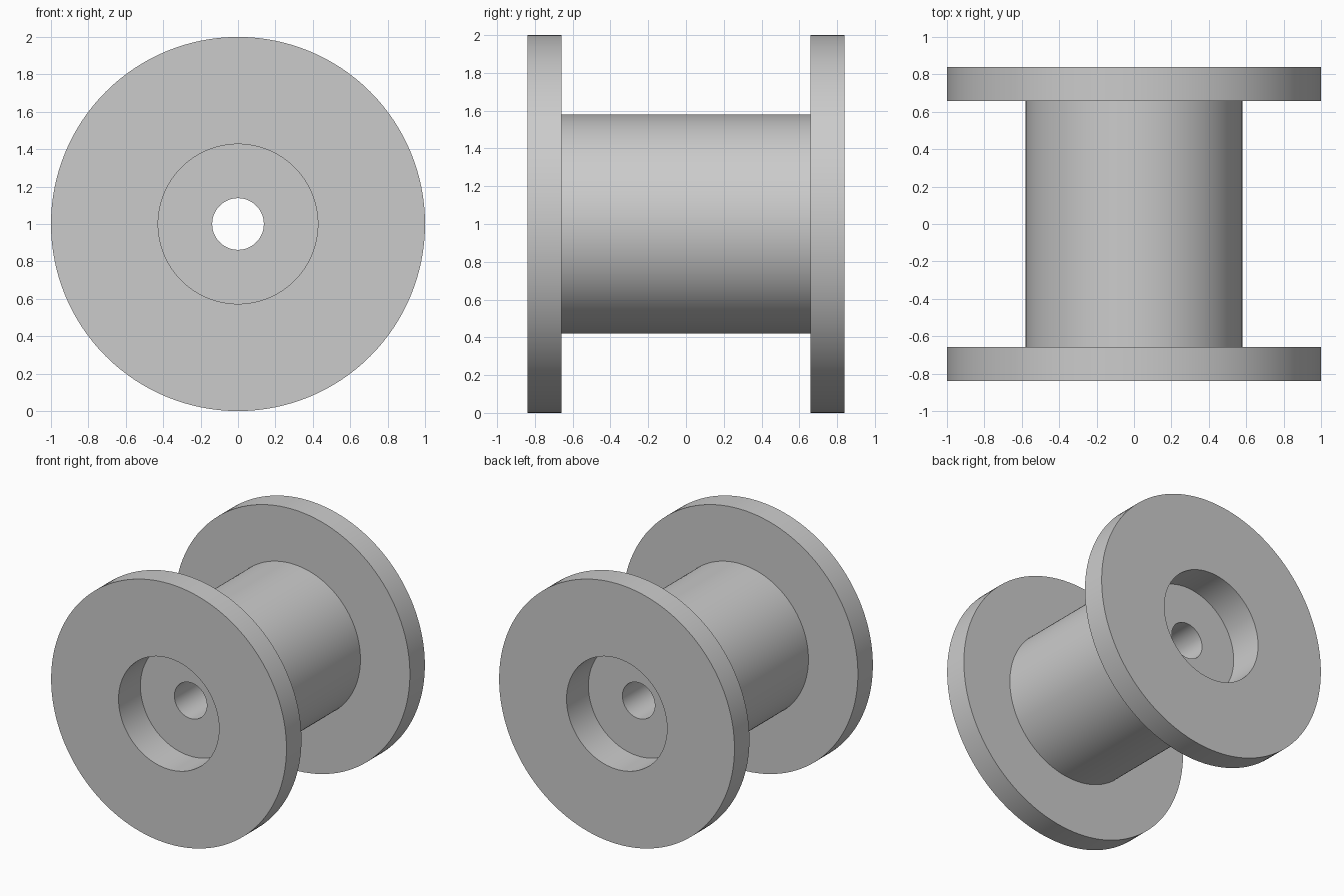
import bpy
import bmesh
import math
from mathutils import Matrix, Vector

cube = bpy.data.objects.get("Cube")
if cube:
    bpy.data.objects.remove(cube, do_unlink=True)

# Dimensions
FLANGE_RADIUS = 1.0
BARREL_RADIUS = 0.58
RECESS_RADIUS = 0.427
BORE_RADIUS = 0.138
HALF_LENGTH = 0.84
FLANGE_THICKNESS = 0.182
RECESS_DEPTH = 0.265
SEGMENTS = 128

# Plain grey material
grey = bpy.data.materials.new("plain grey")
grey.use_nodes = True
colour = (0.6, 0.6, 0.6, 1.0)
grey.diffuse_color = colour
grey.node_tree.nodes["Principled BSDF"].inputs["Base Color"].default_value = colour


def lathe(name, profile, centre, material):
    """Turn a closed (radius, y) profile about the y axis."""
    bm = bmesh.new()
    rings = []
    for i in range(SEGMENTS):
        turn = Matrix.Rotation(math.tau * i / SEGMENTS, 3, "Y")
        rings.append([bm.verts.new(turn @ Vector((r, y, 0))) for r, y in profile])
    count = len(profile)
    for i, ring in enumerate(rings):
        following = rings[(i + 1) % SEGMENTS]
        for j in range(count):
            k = (j + 1) % count
            bm.faces.new((ring[j], ring[k], following[k], following[j]))
    bmesh.ops.recalc_face_normals(bm, faces=bm.faces[:])
    mesh = bpy.data.meshes.new(name)
    bm.to_mesh(mesh)
    bm.free()
    mesh.materials.append(material)
    obj = bpy.data.objects.new(name, mesh)
    obj.location = centre
    bpy.context.collection.objects.link(obj)
    bpy.ops.object.select_all(action="DESELECT")
    obj.select_set(True)
    bpy.context.view_layer.objects.active = obj
    bpy.ops.object.shade_smooth_by_angle(angle=math.radians(30))
    return obj


# Back half of the section: bore, recess, flange, barrel
inner_flange = HALF_LENGTH - FLANGE_THICKNESS
recess_floor = HALF_LENGTH - RECESS_DEPTH
half = [
    (BORE_RADIUS, recess_floor),
    (RECESS_RADIUS, recess_floor),
    (RECESS_RADIUS, HALF_LENGTH),
    (FLANGE_RADIUS, HALF_LENGTH),
    (FLANGE_RADIUS, inner_flange),
    (BARREL_RADIUS, inner_flange),
]

# Mirror the section to the front and turn it as one solid roller
section = half + [(r, -y) for r, y in reversed(half)]
lathe("flanged_roller", section, (0, 0, FLANGE_RADIUS), grey)
